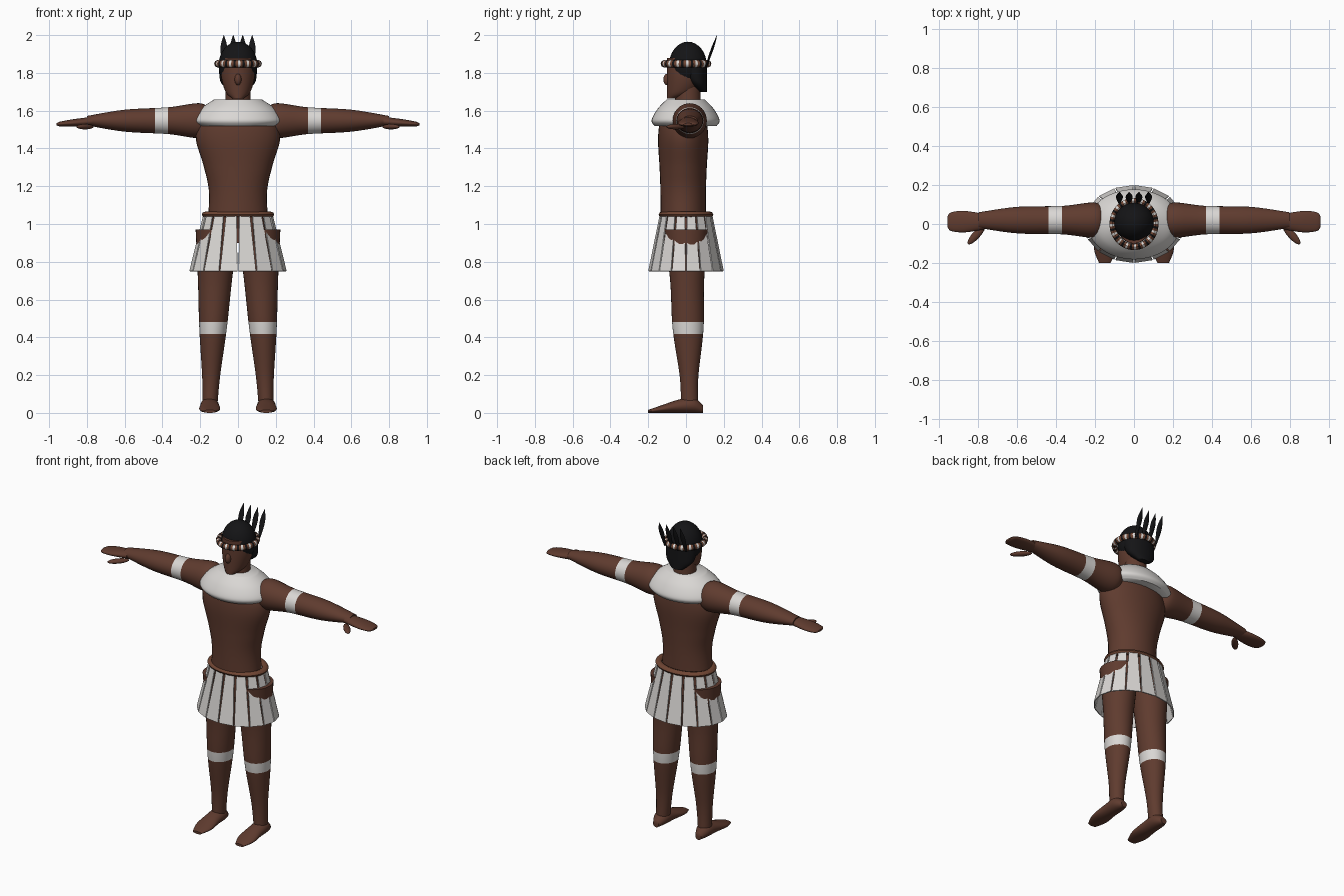
import bpy, bmesh, math
from mathutils import Vector, Matrix

if "Cube" in bpy.data.objects:
    bpy.data.objects.remove(bpy.data.objects["Cube"], do_unlink=True)


def material(name, red, green, blue):
    m = bpy.data.materials.new(name)
    m.use_nodes = True
    m.diffuse_color = (red, green, blue, 1)
    node = m.node_tree.nodes["Principled BSDF"]
    node.inputs["Base Color"].default_value = (red, green, blue, 1)
    return m


SKIN = material("brown skin", .115, .044, .028)
WHITE = material("off white fur", .7, .68, .66)
BLACK = material("black hair", .007, .007, .008)
LEATHER = material("red brown leather", .16, .06, .033)


def finish(name, bm, materials, smooth=True):
    """Turn a bmesh into a named, shaded object."""
    bmesh.ops.recalc_face_normals(bm, faces=bm.faces)
    mesh = bpy.data.meshes.new(name)
    bm.to_mesh(mesh)
    bm.free()
    for m in materials:
        mesh.materials.append(m)
    ob = bpy.data.objects.new(name, mesh)
    bpy.context.collection.objects.link(ob)
    if smooth:
        bpy.ops.object.select_all(action='DESELECT')
        ob.select_set(True)
        bpy.context.view_layer.objects.active = ob
        bpy.ops.object.shade_smooth_by_angle(angle=math.radians(50))
    return ob


def blend(stations, steps):
    """Draw a smooth curve through the stations."""
    points = [Vector(s) for s in stations]
    last = len(points) - 1
    result = []
    for k in range(last):
        p, q = points[k], points[k + 1]
        leave = (q - points[max(k - 1, 0)]) / 2
        arrive = (points[min(k + 2, last)] - p) / 2
        for i in range(steps):
            u = i / steps
            ease = u * u * (3 - 2 * u)
            result.append(p.lerp(q, ease) + leave * u * (1 - u) ** 2
                          - arrive * u * u * (1 - u))
    return result + [points[-1]]


def skin_rings(name, axis, stations, centre, materials, side=1, sides=32,
               closed=False, rule=None):
    """Join ellipses given as (position, radius, radius) along an axis."""
    bm = bmesh.new()
    rings = []
    for t, a, b in stations:
        middle = centre(t, b)
        ring = []
        for i in range(sides):
            w = math.tau * i / sides
            p = [middle[0] + a * math.cos(w), middle[1] + b * math.sin(w)]
            p.insert("xyz".index(axis), t)
            ring.append(bm.verts.new((p[0] * side, p[1], p[2])))
        rings.append(ring)
    for k in range(len(rings) - (not closed)):
        here, there = rings[k], rings[(k + 1) % len(rings)]
        t = (stations[k][0] + stations[(k + 1) % len(rings)][0]) / 2
        for i in range(sides):
            j = (i + 1) % sides
            face = bm.faces.new((here[i], here[j], there[j], there[i]))
            if rule:
                face.material_index = rule(t, i)
    if not closed:
        bm.faces.new(rings[0])
        bm.faces.new(rings[-1])
    return finish(name, bm, materials)


def loft(name, axis, stations, centre, materials=(SKIN,), steps=6, **options):
    return skin_rings(name, axis, blend(stations, steps), centre, materials, **options)


def hoop(name, z, half_height, radius_x, radius_y, thick, materials, **options):
    """Oval hoop with a rounded section."""
    turns = [math.tau * k / 8 for k in range(8)]
    section = [(z + half_height * math.sin(w), radius_x + thick * math.cos(w),
                radius_y + thick * math.cos(w)) for w in turns]
    return skin_rings(name, 'z', section, lambda t, b: (0, 0), materials,
                      closed=True, **options)


def ellipsoid(name, centre, radii, mat, turn=0):
    bm = bmesh.new()
    bmesh.ops.create_uvsphere(bm, u_segments=28, v_segments=16, radius=1)
    bm.transform(Matrix.Translation(centre) @ Matrix.Rotation(turn, 4, 'Z')
                 @ Matrix.Diagonal((*radii, 1)))
    return finish(name, bm, [mat])


# Torso, neck and head
loft("torso", 'z', [(.9, .17, .12), (1.15, .153, .12), (1.3, .18, .125),
                    (1.45, .223, .133), (1.55, .2, .12), (1.62, .12, .08)],
     lambda t, b: (0, -.015))
loft("neck", 'z', [(1.58, .07, .07), (1.74, .065, .065)], lambda t, b: (0, .01))
loft("head", 'z', [(1.665, .03, .03), (1.7, .066, .075), (1.79, .09, .1), (1.88, .08, .09)],
     lambda t, b: (0, b - .1))
ellipsoid("nose", (0, -.1, 1.765), (.018, .02, .03), SKIN)

# Hair: a dome on top and a mass behind the neck
ellipsoid("hair_cap", (0, .01, 1.84), (.103, .1, .125), BLACK)
loft("hair_nape", 'z', [(1.7, .04, .02), (1.74, .085, .045), (1.78, .098, .06), (1.84, .1, .07)],
     lambda t, b: (0, .11 - b), [BLACK])

# Headband with beads striped round the ring
hoop("headband", 1.848, .019, .11, .118, .016, [LEATHER, WHITE, BLACK], sides=64,
     rule=lambda t, i: (1, 0, 2, 0)[i % 4])

# Four feathers leaning back behind the headband
for k in range(4):
    x = .05 * (k - 1.5)
    loft("feather", 'z', [(1.83, .005, .005), (1.93, .018, .007), (2, .001, .001)],
         lambda t, b: (x, .105 + .35 * (t - 1.83)), [BLACK], sides=8)

# Fur collar and belt
loft("collar", 'z', [(1.52, .212, .165), (1.55, .238, .18), (1.61, .197, .148), (1.66, .125, .1)],
     lambda t, b: (0, -.002), [WHITE], sides=40)
hoop("belt", 1.05, .016, .172, .125, .02, [LEATHER], sides=40)

# Skirt of flaring strips
bm = bmesh.new()
count = 16
step = math.tau / count
top, hem = 1.045, .75


def skirt_point(turn, z):
    flare = (top - z) / (top - hem)
    angle = turn * step
    return ((.182 + .073 * flare) * math.sin(angle),
            -(.137 + .06 * flare) * math.cos(angle), z)


for i in range(count):
    outline = [(i + .1, top), (i + .9, top), (i + .97, hem), (i + .03, hem)]
    bm.faces.new([bm.verts.new(skirt_point(turn, z)) for turn, z in outline])
skirt = finish("skirt_strips", bm, [WHITE], smooth=False)
solid = skirt.modifiers.new("thickness", 'SOLIDIFY')
solid.thickness = .006
solid.offset = 0

for side, label in ((1, "left"), (-1, "right")):
    # Arm with a fur band, hand and thumb
    loft(label + "_arm", 'x', [(.14, .05, .05), (.2, .09, .092), (.37, .073, .071),
                               (.6, .068, .058), (.8, .04, .025)],
         lambda t, b: (.02, 1.547), [SKIN, WHITE], steps=16, side=side,
         rule=lambda t, i: int(.37 < t < .44))
    loft(label + "_hand", 'x', [(.77, .04, .025), (.87, .055, .02), (.94, .048, .013),
                                (.96, .025, .006)],
         lambda t, b: (.012, 1.543 - .08 * (t - .77)), side=side)
    ellipsoid(label + "_thumb", (side * .81, -.055, 1.515), (.065, .02, .014), SKIN,
              turn=-side * math.radians(48))

    # Leg with a fur band below the knee, and foot
    loft(label + "_leg", 'z', [(.06, .04, .045), (.2, .048, .05), (.45, .073, .082),
                               (.7, .09, .09), (.97, .113, .118)],
         lambda t, b: (.15 - .04 * t, .02 - .02 * t), [SKIN, WHITE], steps=16, side=side,
         rule=lambda t, i: int(.41 < t < .485))
    loft(label + "_foot", 'y', [(.09, .02, .02), (.04, .045, .04), (-.04, .05, .035),
                                (-.13, .055, .02), (-.2, .03, .008)],
         lambda t, b: (.15, b), side=side)
